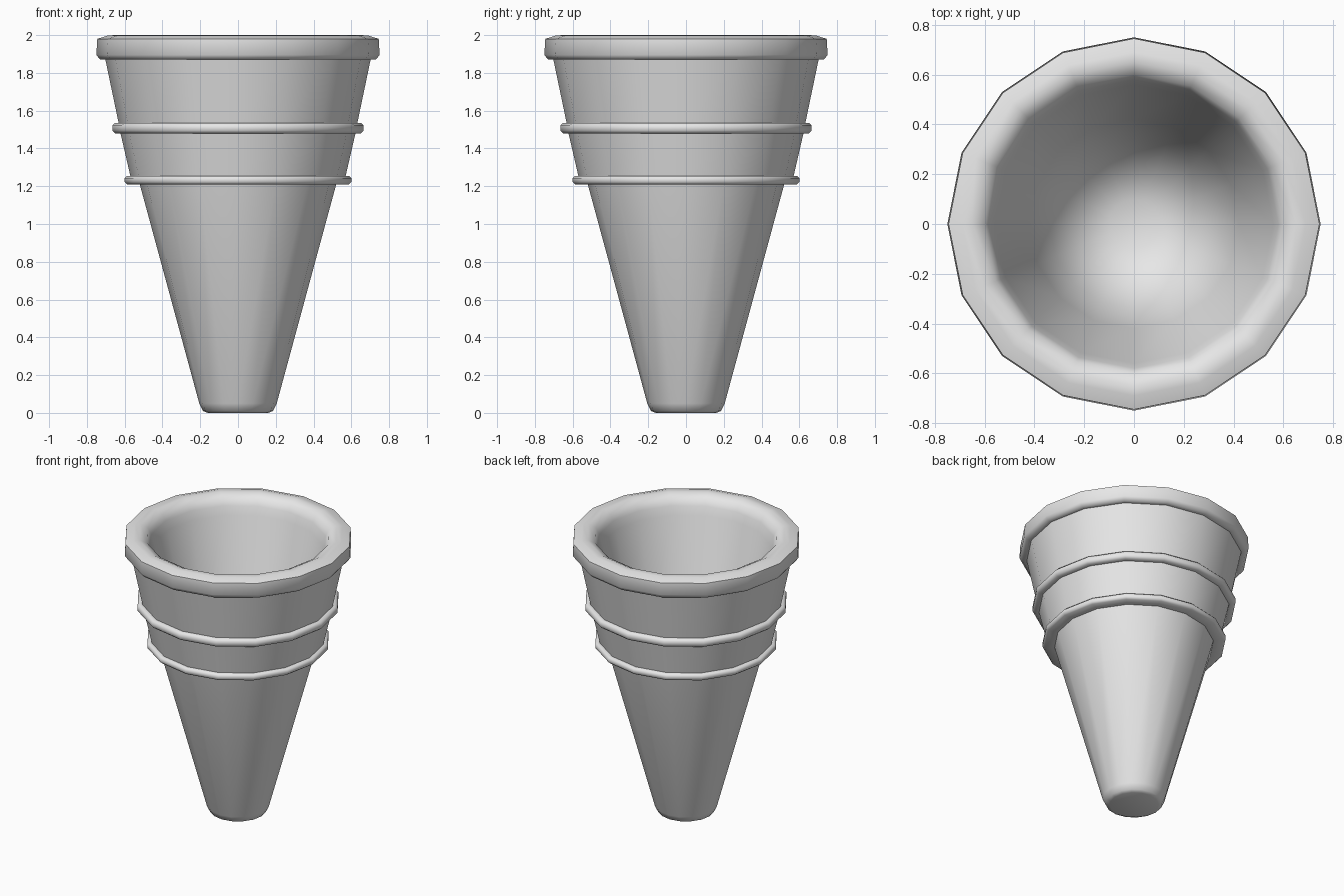
import bpy, math

if "Cube" in bpy.data.objects:
    bpy.data.objects.remove(bpy.data.objects["Cube"])

SIDES = 16

grey = bpy.data.materials.new("plain grey")
grey.diffuse_color = (0.8, 0.8, 0.8, 1)
grey.use_nodes = True
grey.node_tree.nodes["Principled BSDF"].inputs["Base Color"].default_value = grey.diffuse_color


def lathe(name, profile):
    """Spin (radius, z) points round the z axis, with end caps."""
    verts, faces = [], []
    for r, z in profile:
        for i in range(SIDES):
            a = 2 * math.pi * i / SIDES
            verts.append((r * math.cos(a), r * math.sin(a), z))
    n = len(profile)
    for k in range(n - 1):
        p, q = k * SIDES, (k + 1) * SIDES
        for i in range(SIDES):
            j = (i + 1) % SIDES
            faces.append((p + i, p + j, q + j, q + i))
    faces.append(tuple(reversed(range(SIDES))))
    faces.append(tuple((n - 1) * SIDES + i for i in range(SIDES)))
    mesh = bpy.data.meshes.new(name)
    mesh.from_pydata(verts, [], faces)
    mesh.materials.append(grey)
    obj = bpy.data.objects.new(name, mesh)
    bpy.context.collection.objects.link(obj)
    bpy.context.view_layer.objects.active = obj
    obj.select_set(True)
    bpy.ops.object.shade_smooth_by_angle(angle=math.radians(60))
    return obj


# One continuous outline: foot, cone, two bands, rolled rim, hollow inside
foot = [(0.16, 0.0), (0.185, 0.01), (0.205, 0.05)]
lower_band = [(0.52, 1.21), (0.588, 1.21), (0.60, 1.222), (0.60, 1.243), (0.588, 1.255), (0.57, 1.255)]
upper_band = [(0.622, 1.48), (0.651, 1.48), (0.665, 1.494), (0.665, 1.521), (0.651, 1.535), (0.632, 1.535)]
rim = [(0.702, 1.87), (0.73, 1.87), (0.75, 1.895), (0.745, 1.98), (0.69, 1.998),
       (0.65, 2.0), (0.60, 1.975), (0.58, 1.93)]
inside = [(0.56, 1.87), (0.42, 1.23), (0.34, 1.0), (0.22, 0.85), (0.1, 0.8)]
lathe("ice_cream_cone", foot + lower_band + upper_band + rim + inside)
